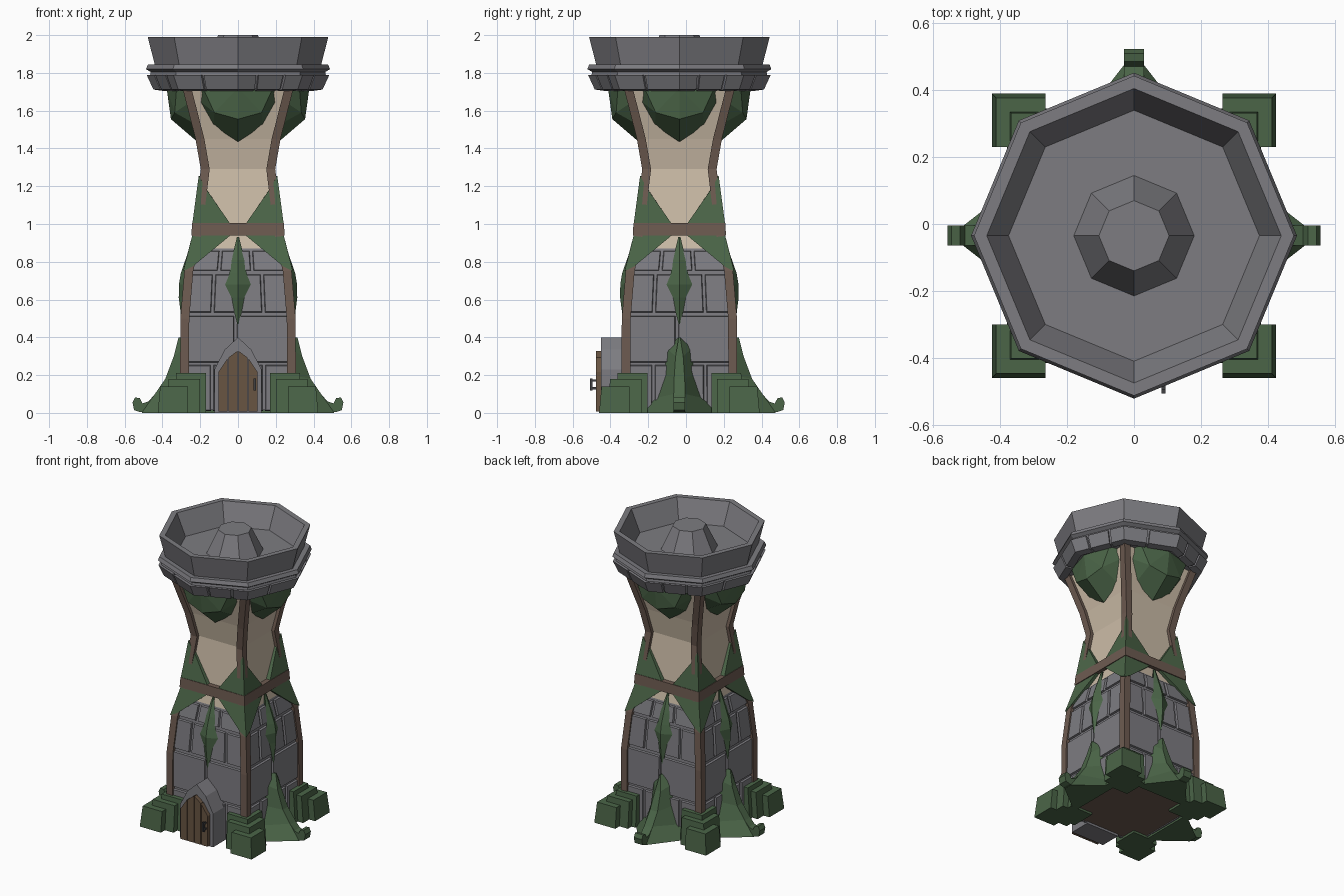
import bpy, bmesh, math
from mathutils import Matrix, Vector

if "Cube" in bpy.data.objects:
    bpy.data.objects.remove(bpy.data.objects["Cube"])

CY = -0.035  # tower axis in y


def mat(name, r, g, b):
    m = bpy.data.materials.new(name)
    m.diffuse_color = (r, g, b, 1)
    m.use_nodes = True
    m.node_tree.nodes["Principled BSDF"].inputs["Base Color"].default_value = m.diffuse_color
    return m


STONE = mat("grey stone", .205, .202, .22)
GREEN = mat("green cloth", .07, .13, .064)
CREAM = mat("cream plaster", .60, .50, .385)
BROWN = mat("brown timber", .155, .105, .082)
WOOD = mat("door wood", .14, .09, .055)
IRON = mat("dark iron", .05, .05, .055)


def build(name, verts, faces, material, turn=0):
    """Mesh in tower-local space, turned by quarter turns about the axis."""
    bm = bmesh.new()
    R = Matrix.Translation((0, CY, 0)) @ Matrix.Rotation(turn * math.pi / 2, 4, 'Z')
    vs = [bm.verts.new(R @ Vector(v)) for v in verts]
    for f in faces:
        bm.faces.new([vs[i] for i in f])
    bmesh.ops.recalc_face_normals(bm, faces=bm.faces)
    me = bpy.data.meshes.new(name)
    bm.to_mesh(me)
    bm.free()
    me.materials.append(material)
    ob = bpy.data.objects.new(name, me)
    bpy.context.collection.objects.link(ob)
    return ob


def loft(name, rings, material, turn=0):
    """Closed skin through rings of equal length, capped at both ends."""
    n = len(rings[0])
    verts = [v for r in rings for v in r]
    faces = [(k * n + i, k * n + (i + 1) % n, (k + 1) * n + (i + 1) % n, (k + 1) * n + i)
             for k in range(len(rings) - 1) for i in range(n)]
    faces += [tuple(range(n))[::-1], tuple(range(len(verts) - n, len(verts)))]
    return build(name, verts, faces, material, turn)


def square(a, b, z):
    return [(a, a, z), (b, a, z), (b, b, z), (a, b, z)]


# half width of the four-sided body over height
PROFILE = [(0.015, .285), (.5, .283), (.75, .262), (.87, .235), (.93, .222), (1.0, .21),
           (1.29, .175), (1.45, .203), (1.72, .274)]


def D(z):
    for (z0, a), (z1, b) in zip(PROFILE, PROFILE[1:]):
        if z <= z1:
            return a + (b - a) * max(0, z - z0) / (z1 - z0)
    return PROFILE[-1][1]


# body: stone below, plaster above, timber underside
body = loft("tower_body", [square(-d, d, z) for z, d in PROFILE], CREAM)
body.data.materials.append(STONE)
body.data.materials.append(BROWN)
for p in body.data.polygons:
    if p.center.z < .84:
        p.material_index = 1
    if p.normal.z < -.9:
        p.material_index = 2

# belt round the waist
loft("belt", [square(-.247, .247, .938), square(-.243, .243, 1.005)], BROWN)

# stone courses: z range and block edges as fractions of the half width
COURSES = [(.01, .255, (-1, -.5, .5, 1)), (.265, .515, (-1, -.05, 1)),
           (.53, .735, (-1, -.5, .02, .5, 1)), (.75, .86, (-1, -.4, .3, 1))]

for t in range(4):
    for z0, z1, cuts in COURSES:
        for c0, c1 in zip(cuts, cuts[1:]):
            def ring(z, g, off):
                w = D(z) - .01
                return [(c0 * w + g, -D(z) - off), (c1 * w - g, -D(z) - off)]
            back, front = [], []
            for off, g, e, out in ((-.01, .005, 0, back), (.013, .011, .006, front)):
                for z, flip in ((z0 + e, 0), (z1 - e, 1)):
                    pts = [(x, y, z) for x, y in ring(z, g, off)]
                    out += pts[::-1] if flip else pts
            loft("wall_stone", [back, front], STONE, t)

    # corner post
    loft("corner_post", [square(d - .025, d + .022, z) for z, d in PROFILE[:-1]] +
         [square(.247, .294, 1.72)], BROWN, t)

    # cloth wrapped on the corners above and below the belt
    for s in (1, -1):
        for name, pts in (("upper_cloth", [(.208, .208, 1.255), (.165, .203, 1.18),
                                           (.04, .24, 1.0), (.242, .242, 1.0)]),
                          ("lower_cloth", [(.29, .29, .75), (.24, .285, .775),
                                           (.04, .24, .94), (.242, .242, .94)])):
            loft(name, [[(s * u, -d, z) for u, d, z in pts],
                        [(s * min(u, d - .04), -d + .04, z) for u, d, z in pts]], GREEN, t)

    # hanging leaf on each face
    leaf = [(.93, .006, .012), (.81, .035, .03), (.74, .045, .04), (.68, .07, .045),
            (.61, .035, .04), (.54, .022, .025), (.47, .004, .016)]
    loft("hanging_leaf", [[(-w, -D(z) - .012, z), (0, -D(z) - h, z), (w, -D(z) - .012, z),
                           (0, -D(z) + .01, z)] for z, w, h in leaf], GREEN, t)

    # faceted bag of cloth under the crown
    v = [(0, -.378, 1.72), (0, -.355, 1.555), (0, -.215, 1.435), (0, -.24, 1.72)]
    f = []
    for s in (1, -1):
        b = len(v)
        v += [(s * .205, -.25, 1.72), (s * .203, -.245, 1.65), (s * .13, -.21, 1.52),
              (s * .185, -.325, 1.72), (s * .125, -.335, 1.59)]
        f += [(b, b + 1, b + 4, b + 3), (b + 1, b + 2, b + 4), (b + 2, 2, 1, b + 4),
              (b + 3, b + 4, 0), (b + 4, 1, 0), (3, b, b + 3, 0), (3, 2, b + 2, b + 1, b)]
    build("cloth_bag", v, f, GREEN, t)

    # stepped corner foot
    for a, b, h in ((.17, .335, .212), (.20, .375, .18), (.265, .42, .14)):
        loft("corner_foot", [square(a, b + .005, 0), square(a, b - .008, h)], GREEN, t)

    # root buttress with curled toe, on every side but the door side
    if t:
        ridge = [(.315, .40, .004), (.34, .30, .02), (.385, .18, .028), (.44, .10, .03), (.51, .0, .03)]
        wall = [(.004, .40), (.066, .34), (.078, .20), (.12, .08), (.205, 0)]
        sections = []
        for (d, z, w), (u, zw) in zip(ridge, wall):
            sections.append([(-u, -.285, zw), (-w, -d, z), (w, -d, z), (u, -.285, zw)])
        loft("root", sections, GREEN, t)
        toe = [(.43, 0), (.43, .11), (.475, .06), (.505, .05), (.52, .078), (.545, .082),
               (.558, .055), (.55, .015), (.52, .005)]
        loft("root_toe", [[(x, -d, z) for d, z in toe] for x in (-.03, .03)], GREEN, t)


# crown, turned from an eight-sided profile
def ring8(r, z):
    return [(r * math.cos(i * math.pi / 4), r * math.sin(i * math.pi / 4), z) for i in range(8)]


CROWN = [(.25, 1.715), (.43, 1.715), (.465, 1.79), (.462, 1.805), (.487, 1.82), (.477, 1.845),
         (.44, 1.842), (.478, 1.99), (.44, 1.99), (.375, 1.845), (.18, 1.845), (.105, 2.0)]
loft("crown", [ring8(r, z) for r, z in CROWN], STONE)

# block band under the crown
for i in range(8):
    a, b = (Vector((math.cos(k * math.pi / 4), math.sin(k * math.pi / 4), 0)) for k in (i, i + 1))
    cuts = (0, .45, 1) if i % 2 else (0, .3, .72, 1)
    for c0, c1 in zip(cuts, cuts[1:]):
        ends = []
        for c in (c0 + (.02 if c0 else 0), c1 - (.02 if c1 < 1 else 0)):
            p = a.lerp(b, c)
            ends.append([(p.x * r, p.y * r, z) for r, z in
                         ((.40, 1.705), (.448, 1.712), (.483, 1.788), (.43, 1.79))])
        loft("crown_block", ends, STONE)

# door surround
arch = [(-.125, 0), (.125, 0), (.125, .23), (.07, .335), (0, .40), (-.07, .335), (-.125, .23)]
loft("door_frame", [[(x, y, z) for x, z in arch] for y in (-.27, -.415)], STONE)


# door planks following the pointed arch
def top(x):
    x = abs(x)
    return .33 - .75 * x if x < .055 else .289 - 1.5 * (x - .055)


for i in range(4):
    x0, x1 = -.105 + i * .0525 + .002, -.105 + (i + 1) * .0525 - .002
    pl = [(x0, .008), (x1, .008), (x1, top(x1)), (x0, top(x0))]
    loft("door_plank", [[(x, y, z) for x, z in pl] for y in (-.40, -.442)], WOOD)

# door handle
for z in (.125, .165):
    loft("handle_mount", [[(.082, y, z), (.094, y, z), (.094, y, z + .012), (.082, y, z + .012)]
                          for y in (-.43, -.465)], IRON)
loft("handle_bar", [[(.082, -.472, z), (.094, -.472, z), (.094, -.46, z), (.082, -.46, z)]
                    for z in (.118, .182)], IRON)
